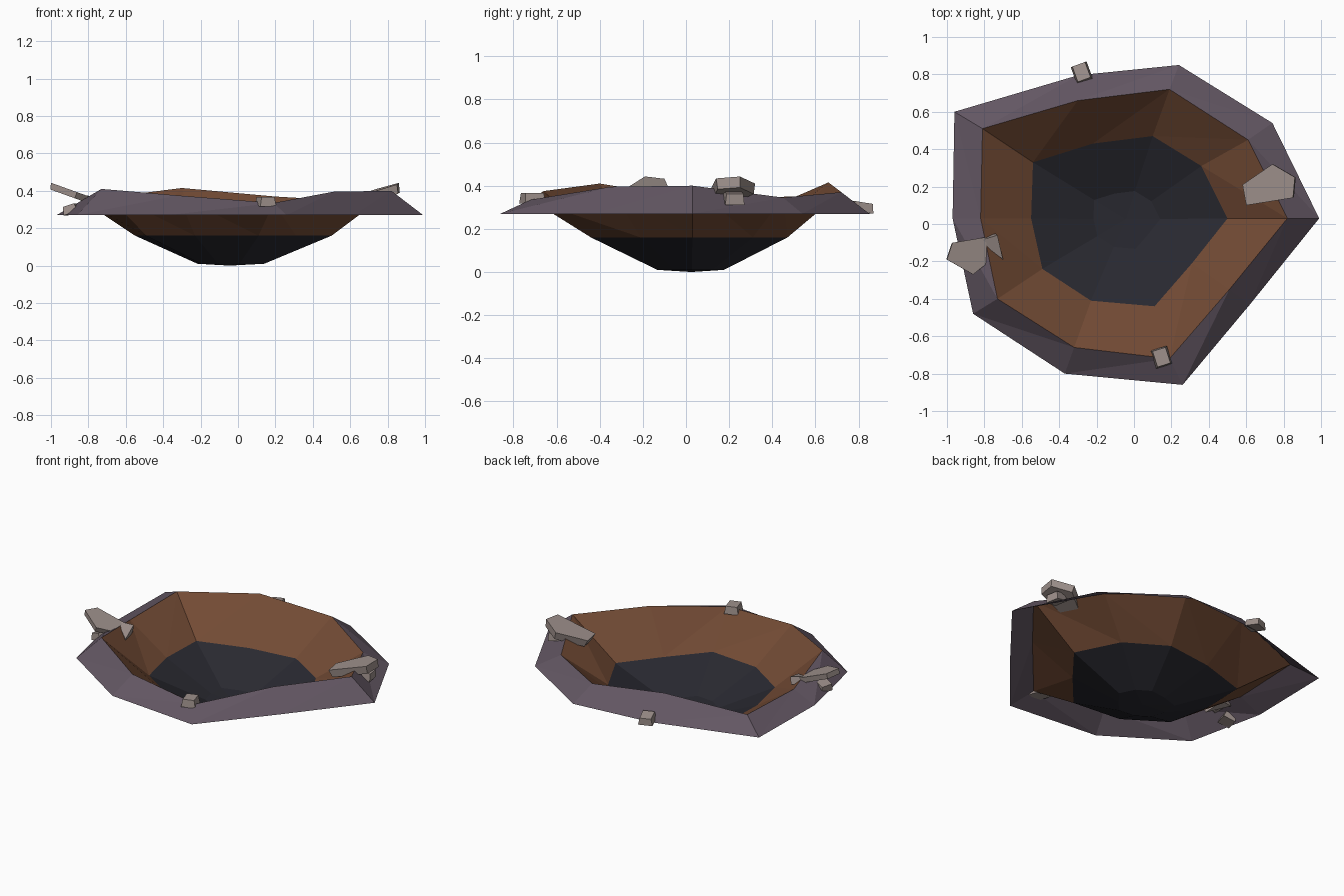
import bpy, bmesh, math
from mathutils import Vector, Matrix

if "Cube" in bpy.data.objects:
    bpy.data.objects.remove(bpy.data.objects["Cube"])


def material(name, rgb):
    m = bpy.data.materials.new(name)
    m.diffuse_color = (*rgb, 1)
    m.use_nodes = True
    m.node_tree.nodes["Principled BSDF"].inputs["Base Color"].default_value = m.diffuse_color
    return m


DIRT = material("purple_dirt", (0.125, 0.095, 0.125))
EARTH = material("brown_earth", (0.17, 0.07, 0.035))
CHAR = material("charred_floor", (0.022, 0.022, 0.03))
STONE = material("stone", (0.34, 0.28, 0.26))


def finish(bm, name, mat, recalc=False):
    if recalc:
        bmesh.ops.recalc_face_normals(bm, faces=bm.faces)
    me = bpy.data.meshes.new(name)
    bm.to_mesh(me)
    bm.free()
    me.materials.append(mat)
    ob = bpy.data.objects.new(name, me)
    bpy.context.collection.objects.link(ob)
    return ob


def bands(name, rings, mat, cap=None):
    """Skin consecutive ten-sided rings, from the outside inwards."""
    bm = bmesh.new()
    loops = [[bm.verts.new(p) for p in r] for r in rings]
    n = len(rings[0])
    for a, b in zip(loops, loops[1:]):
        for i in range(n):
            j = (i + 1) % n
            bm.faces.new((a[i], a[j], b[j]))
            bm.faces.new((a[i], b[j], b[i]))
    if cap:
        c = bm.verts.new(cap)
        for i in range(n):
            bm.faces.new((loops[-1][i], loops[-1][(i + 1) % n], c))
    return finish(bm, name, mat)


# Crater rings, ten points each, anticlockwise from +x
outer = [(.99, .03), (.74, .54), (.24, .85), (-.30, .795), (-.96, .60),
         (-.97, .03), (-.86, -.48), (-.37, -.80), (.26, -.86), (.62, -.43)]
rim = [(.82, .03, .40), (.61, .45, .345), (.19, .72, .37), (-.30, .66, .415),
       (-.81, .51, .35), (-.82, .03, .34), (-.73, -.40, .41),
       (-.32, -.66, .375), (.19, -.72, .335), (.51, -.35, .395)]
inner = [(.50, .03), (.36, .31), (.10, .47), (-.22, .43), (-.54, .33),
         (-.55, .03), (-.49, -.24), (-.23, -.41), (.11, -.44), (.31, -.21)]
centre = Vector((-.045, .025, 0))
outer = [(x, y, .27) for x, y in outer]
inner = [(x, y, .16) for x, y in inner]
floor = [centre + (Vector((x, y, 0)) - centre) * .34 + Vector((0, 0, .01))
         for x, y, _ in inner]

bands("crater_outer_slope", [outer, rim], DIRT)
bands("crater_wall", [rim, inner], EARTH)
bands("crater_floor", [inner, floor], CHAR, cap=centre)


# Tilted slabs: a plan outline on a sloping plane, thickened along its normal
def slab(name, outline, origin, slope_x, slope_y, thick, taper=.93):
    ox, oy, oz = origin
    top = [Vector((x, y, oz + slope_x * (x - ox) + slope_y * (y - oy)))
           for x, y in outline]
    mid = sum(top, Vector()) / len(top)
    down = Vector((slope_x, slope_y, -1)).normalized() * thick
    bm = bmesh.new()
    a = [bm.verts.new(p) for p in top]
    b = [bm.verts.new(mid + (p - mid) * taper + down) for p in top]
    bm.faces.new(a)
    bm.faces.new(b[::-1])
    for i in range(len(a)):
        j = (i + 1) % len(a)
        bm.faces.new((a[i], b[i], b[j], a[j]))
    finish(bm, name, STONE, True)


slab("right_slab", [(.58, .21), (.74, .32), (.86, .25), (.85, .14), (.60, .10)],
     (.86, .20, .44), .30, 0.05, .05)
slab("left_slab", [(-1.0, -.19), (-.97, -.10), (-.79, -.07), (-.785, -.21),
                   (-.86, -.27)], (-1.0, -.19, .443), -.36, 0, .035)
slab("left_shard", [(-.83, -.09), (-.73, -.06), (-.70, -.19)],
     (-.73, -.06, .365), -.2, .25, .05)


# Small tapered stones lying on the rim
def stone(name, loc, size, turn, tilt=(0, 0)):
    bm = bmesh.new()
    bmesh.ops.create_cube(bm, size=1)
    for v in bm.verts:
        if v.co.z > 0:
            v.co.x *= .8
            v.co.y *= .88
    rot = (Matrix.Rotation(turn, 4, 'Z') @ Matrix.Rotation(tilt[0], 4, 'X')
           @ Matrix.Rotation(tilt[1], 4, 'Y'))
    bm.transform(Matrix.Translation(loc) @ rot @ Matrix.Diagonal((*size, 1)))
    finish(bm, name, STONE, True)


stone("front_stone", (.147, -.712, .342), (.09, .10, .05), math.radians(18))
stone("back_stone", (-.28, .81, .30), (.09, .10, .045), math.radians(20), (-.15, 0))
stone("right_stone", (.80, .22, .345), (.09, .09, .05), math.radians(10), (0, .2))
stone("left_stone", (-.89, -.18, .302), (.08, .09, .045), math.radians(-15), (0, -.3))
